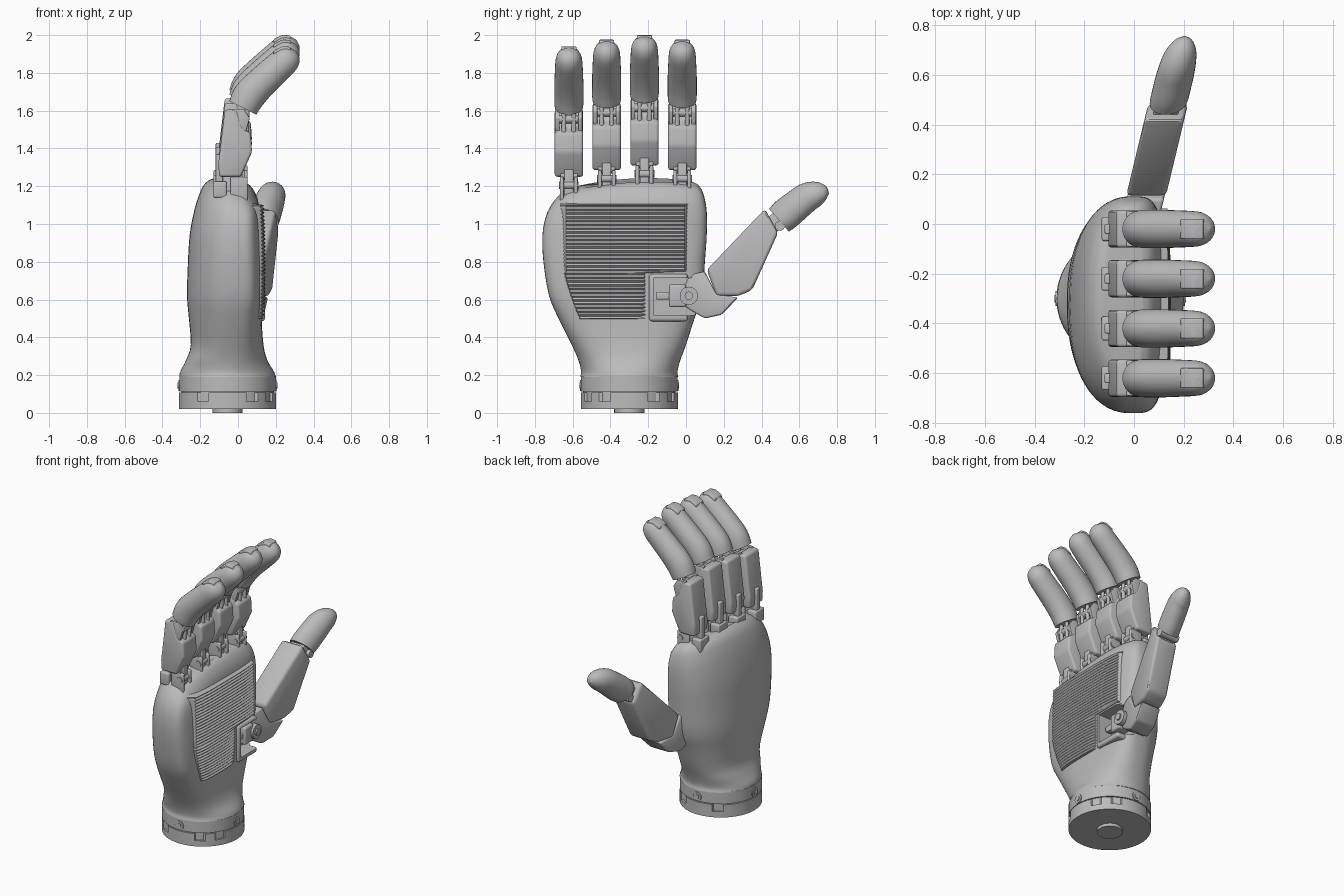
import bpy, bmesh, math
from mathutils import Vector, Matrix

old = bpy.data.objects.get("Cube")
if old:
    bpy.data.objects.remove(old)

grey = bpy.data.materials.new("light_grey")
grey.use_nodes = True
COLOUR = (0.5, 0.5, 0.5, 1)
grey.diffuse_color = COLOUR
for node in grey.node_tree.nodes:
    if node.type == 'BSDF_PRINCIPLED':
        node.inputs["Base Color"].default_value = COLOUR
parts = []


def add(name, bm, bevel=0.0):
    bmesh.ops.recalc_face_normals(bm, faces=bm.faces[:])
    if bevel:
        bmesh.ops.bevel(bm, geom=bm.edges[:], offset=bevel, segments=3,
                        profile=0.5, affect='EDGES', clamp_overlap=True)
    mesh = bpy.data.meshes.new(name)
    bm.to_mesh(mesh)
    bm.free()
    mesh.materials.append(grey)
    ob = bpy.data.objects.new(name, mesh)
    bpy.context.collection.objects.link(ob)
    parts.append(ob)
    return ob


def box(name, lo, hi, bevel=0.0, turn=None):
    bm = bmesh.new()
    bmesh.ops.create_cube(bm, size=1)
    for v in bm.verts:
        v.co = [a + (b - a) * (c + 0.5) for a, b, c in zip(lo, hi, v.co)]
    if turn:
        bm.transform(turn)
    return add(name, bm, bevel)


def cyl(name, start, end, r, segs=32):
    a, b = Vector(start), Vector(end)
    turn = (b - a).to_track_quat('Z', 'Y').to_matrix().to_4x4()
    bm = bmesh.new()
    bmesh.ops.create_cone(bm, cap_ends=True, segments=segs, radius1=r, radius2=r,
                          depth=(b - a).length, matrix=Matrix.Translation((a + b) / 2) @ turn)
    return add(name, bm)


def loft(name, rings):
    bm = bmesh.new()
    rows = [[bm.verts.new(p) for p in ring] for ring in rings]
    n = len(rows[0])
    for a, b in zip(rows, rows[1:]):
        for i in range(n):
            j = (i + 1) % n
            bm.faces.new((a[i], a[j], b[j], b[i]))
    bm.faces.new(rows[0][::-1])
    bm.faces.new(rows[-1])
    return add(name, bm)


def prism(name, outline, place, half, bevel):
    # outline is in the bending plane, extruded across the digit
    bm = bmesh.new()
    lo = [bm.verts.new(place(a, b, -half)) for a, b in outline]
    hi = [bm.verts.new(place(a, b, half)) for a, b in outline]
    bm.faces.new(lo[::-1])
    bm.faces.new(hi)
    for i in range(len(lo)):
        j = (i + 1) % len(lo)
        bm.faces.new((lo[i], lo[j], hi[j], hi[i]))
    return add(name, bm, bevel)


def smooth_path(keys, steps=4):
    k = [Vector(p) for p in keys]
    k = [2 * k[0] - k[1]] + k + [2 * k[-1] - k[-2]]
    out = []
    for p, q, r, s in zip(k, k[1:], k[2:], k[3:]):
        for i in range(steps):
            t = i / steps
            out.append(0.5 * (2 * q + (r - p) * t + (2 * p - 5 * q + 4 * r - s) * t * t
                              + (3 * q - p - 3 * r + s) * t ** 3))
    return out + [k[-2]]


def fingertip(name, keys, place, half):
    # keys are path position and half thickness
    path = smooth_path(keys)
    full = keys[2][2]
    rings = []
    for i, p in enumerate(path):
        d = path[min(i + 1, len(path) - 1)] - path[max(i - 1, 0)]
        nrm = Vector((-d.y, d.x)).normalized()
        r = max(p.z, 0.003)
        w = half * min(1, r / full)
        ring = []
        for s in range(32):
            t = math.tau * s / 32
            ring.append(place(p.x + nrm.x * r * math.cos(t),
                              p.y + nrm.y * r * math.cos(t), w * math.sin(t)))
        rings.append(ring)
    return loft(name, rings)


def cut(ob, cutter):
    mod = ob.modifiers.new("cut", 'BOOLEAN')
    mod.operation, mod.object, mod.solver = 'DIFFERENCE', cutter, 'EXACT'
    bpy.context.view_layer.objects.active = ob
    bpy.ops.object.modifier_apply(modifier=mod.name)


def drop(cutter):
    parts.remove(cutter)
    bpy.data.objects.remove(cutter)


# Wrist collar
WX, WY = -0.055, -0.3
cyl("wrist_hub", (WX, WY, 0), (WX, WY, 0.05), 0.08)
box("hub_key", (WX - 0.035, WY - 0.035, 0), (WX + 0.035, WY + 0.035, 0.04))
cyl("wrist_core", (WX, WY, 0.03), (WX, WY, 0.2), 0.245, 64)
base = cyl("wrist_base_ring", (WX, WY, 0.02), (WX, WY, 0.107), 0.257, 64)
cyl("wrist_upper_ring", (WX, WY, 0.113), (WX, WY, 0.195), 0.256, 64)
for i in range(4):
    spin = Matrix.Translation((WX, WY, 0)) @ Matrix.Rotation(i * math.pi / 2, 4, 'Z')
    for name, r, reach in (("wrist_screw", 0.03, 0.26), ("wrist_screw_head", 0.015, 0.264)):
        cyl(name, spin @ Vector((0.24, 0, 0.145)), spin @ Vector((reach, 0, 0.145)), r)
    for y in (-0.13, 0.13):
        slot = box("slot_cutter", (0.2, y - 0.03, 0.06), (0.3, y + 0.03, 0.12), 0, spin)
        cut(base, slot)
        drop(slot)

# Palm shell: z, back, front, pinky side, thumb side, front squareness, tilt of the top
levels = [(.19, -.31, .2, -.56, -.04, 2, 0), (.22, -.305, .19, -.555, -.045, 2, 0),
          (.28, -.275, .155, -.57, -.03, 2.3, 0), (.36, -.25, .135, -.605, 0, 2.7, 0),
          (.5, -.26, .125, -.675, .045, 3.3, 0), (.62, -.27, .125, -.725, .085, 4, 0),
          (.8, -.265, .125, -.755, .1, 4, 0), (.95, -.255, .12, -.76, .11, 4, .1),
          (1.08, -.23, .115, -.745, .11, 4, .5), (1.16, -.205, .105, -.72, .1, 4, .8),
          (1.21, -.18, .085, -.69, .085, 4, 1), (1.235, -.15, .06, -.65, .06, 3.5, 1),
          (1.243, -.12, .03, -.6, .02, 3, 1)]


def palm_ring(level):
    z, x0, x1, y0, y1, front, tilt = level
    cx = WX + 0.045 * min(1, (z - 0.19) / 0.4)
    ring = []
    for i in range(72):
        t = math.tau * i / 72
        c, s = math.cos(t), math.sin(t)
        n = front if c > 0 else min(front, 2.3)
        x = cx + (x1 - cx if c > 0 else x0 - cx) * abs(c) ** (2 / n)
        y = (y0 + y1) / 2 + math.copysign((y1 - y0) / 2 * abs(s) ** (2 / n), s)
        sag = 0.3 * (y + 0.2) ** 2 + 0.25 * max(0, x + 0.05)
        ring.append((x, y, z - tilt * sag))
    return ring


rings = [palm_ring(p) for p in smooth_path(levels, 3)]
palm = loft("palm", rings)

# Ribbed grip pad
bm = bmesh.new()
ROWS, COLS = 62, 24
grid = []
for r in range(ROWS + 1):
    z = 0.49 + 0.62 * r / ROWS
    left = -0.665 + 0.095 * max(0, (0.8 - z) / 0.31) ** 1.5
    right = 0.02 if z > 0.74 else -0.2
    row = []
    for c in range(COLS + 1):
        u = 2 * c / COLS - 1
        x = 0.138 - 0.1 * (z - 0.8) ** 2 - 0.02 * u ** 4 + 0.01 * (r % 2)
        if c in (0, COLS) or r in (0, ROWS):
            x = 0.08
        row.append(bm.verts.new((x, left + (right - left) * (u + 1) / 2, z)))
    grid.append(row)
for a, b in zip(grid, grid[1:]):
    for i in range(COLS):
        bm.faces.new((a[i], a[i + 1], b[i + 1], b[i]))
add("grip_pad", bm)

# Thumb socket
frame = box("thumb_socket_frame", (0, -0.195, 0.485), (0.142, 0.01, 0.735), 0.015)
pocket = box("pocket_cutter", (0.04, -0.17, 0.515), (0.3, 0.3, 0.715))
for ob in (palm, frame):
    cut(ob, pocket)
drop(pocket)
box("thumb_motor", (0.02, -0.09, 0.56), (0.12, 0.0, 0.68), 0.012)
cyl("thumb_pivot", (-0.02, 0.015, 0.62), (0.135, 0.015, 0.62), 0.048)
cyl("thumb_pivot_cap", (0.1, 0.015, 0.62), (0.145, 0.015, 0.62), 0.022)
box("thumb_axle", (0.05, -0.16, 0.6), (0.1, 0.0, 0.64), 0.008)


# Thumb, leaning forward towards its tip
def thumb(a, b, w):
    return (0.05 + 0.24 * (a - 0.12) + w, a, b)


prism("thumb_base", [(-.01, .67), (.02, .73), (.1, .75), (.16, .63), (.275, .61),
                     (.19, .52), (.1, .5), (.02, .545), (-.01, .57)], thumb, 0.075, 0.012)
prism("thumb_link", [(.11, .757), (.418, 1.08), (.487, .952), (.35, .65),
                     (.275, .618), (.16, .618)], thumb, 0.08, 0.02)
cyl("thumb_joint", thumb(.497, .99, -0.07), thumb(.497, .99, 0.07), 0.026)
prism("thumb_joint_core", [(.4, 1.0), (.46, 1.06), (.53, 1.0), (.47, .95)], thumb, 0.05, 0.008)
fingertip("thumb_tip", [(.492, 1.02, .08), (.53, 1.053, .085), (.585, 1.098, .082),
                        (.64, 1.14, .078), (.69, 1.158, .068), (.725, 1.163, .05),
                        (.745, 1.163, .03), (.756, 1.162, .003)], thumb, 0.077)

# Fingers: sideways position and height offset
for label, fy, dz in (("pinky", -.62, 0), ("ring", -.42, .035),
                      ("middle", -.22, .06), ("index", -.02, .035)):
    def place(a, b, w, fy=fy, dz=dz):
        return (a, fy + w, b + dz)

    def block(name, x0, x1, w, z0, z1, bevel=0.006, off=0):
        return box(label + name, place(x0, z0, off - w), place(x1, z1, off + w), bevel)

    def pin(name, a, b, w, r):
        return cyl(label + name, place(a, b, -w), place(a, b, w), r, 24)

    prism(label + "_link", [(-.07, 1.605), (-.005, 1.605), (.02, 1.51), (.068, 1.48),
                            (.074, 1.38), (.015, 1.25), (-.1, 1.25), (-.104, 1.32)],
          place, 0.075, 0.014)
    fingertip(label + "_tip", [(.025, 1.615, .08), (.06, 1.68, .087), (.12, 1.745, .083),
                               (.19, 1.81, .08), (.25, 1.865, .076), (.28, 1.89, .064),
                               (.298, 1.905, .042), (.308, 1.915, .003)], place, 0.077)
    prism(label + "_nail", [(.185, 1.9), (.19, 1.919), (.235, 1.941), (.277, 1.938),
                            (.285, 1.91)], place, 0.04, 0.006)
    # Middle joint
    pin("_middle_pin", .035, 1.555, 0.068, 0.022)
    for side in (-1, 1):
        prism(label + "_joint_cheek", [(-.03, 1.48), (.04, 1.48), (.062, 1.56), (.03, 1.61),
                                       (-.03, 1.61)],
              lambda a, b, w: place(a, b, side * 0.06 + w), 0.011, 0.004)
        cyl(label + "_tendon", place(.045, 1.47, side * 0.026),
            place(.05, 1.66, side * 0.026), 0.012, 16)
        # Knuckle ears
        block("_knuckle_ear", -.04, .05, 0.01, 1.12, 1.25, 0.006, side * 0.037)
    # Knuckle hinge
    block("_knuckle_block", -.08, .035, 0.024, 1.1, 1.29)
    pin("_knuckle_pin", .025, 1.205, 0.052, 0.02)
    pin("_link_pin", .005, 1.255, 0.045, 0.022)
    block("_knuckle_foot", -.13, -.06, 0.048, 1.14, 1.225, 0.008)
    block("_knuckle_blade", -.118, -.08, 0.02, 1.16, 1.37)

# Smooth shading with sharp edges kept
bpy.ops.object.select_all(action='DESELECT')
for ob in parts:
    ob.select_set(True)
bpy.context.view_layer.objects.active = palm
bpy.ops.object.shade_smooth_by_angle(angle=math.radians(32))
bpy.ops.object.select_all(action='DESELECT')
